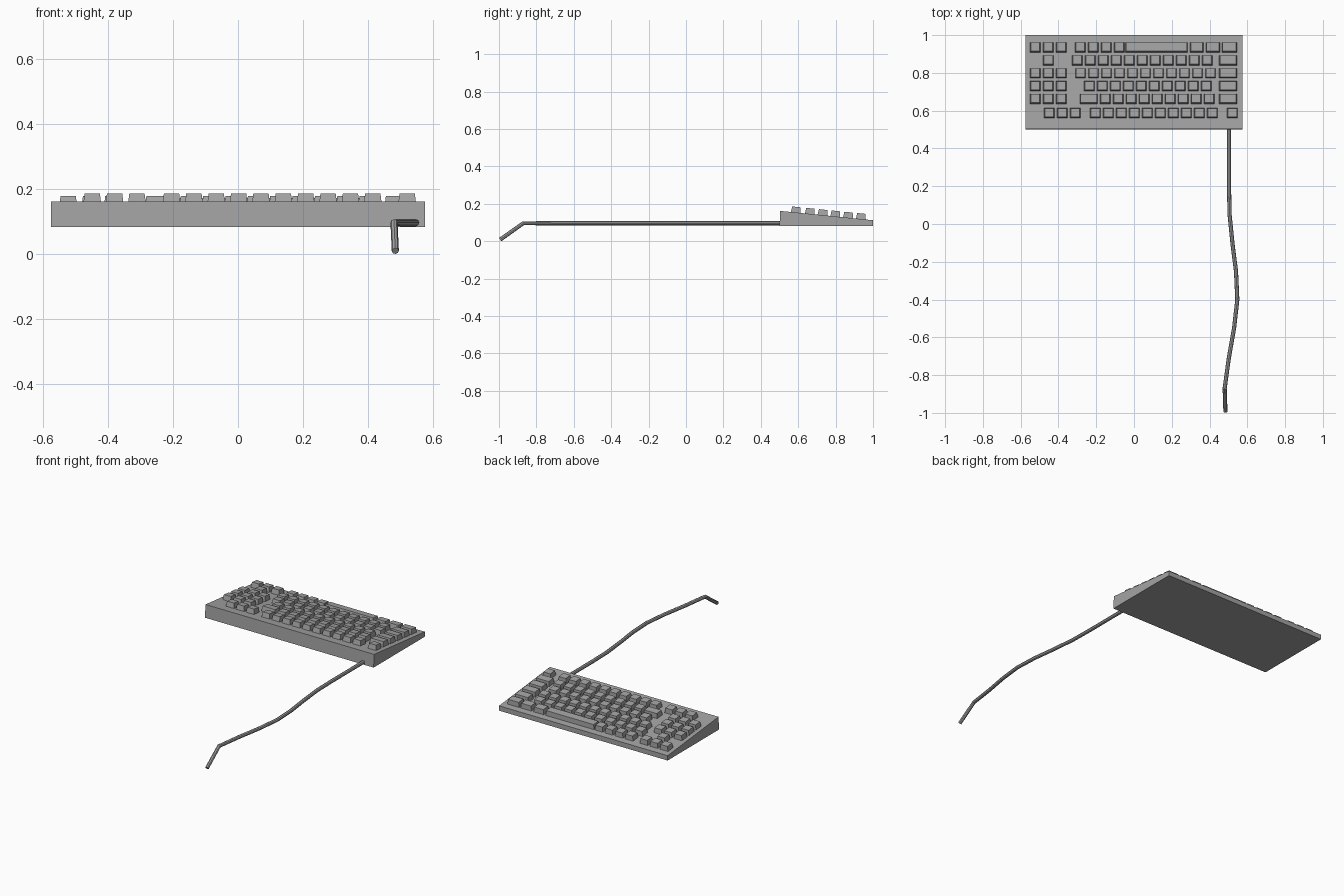
import bpy, bmesh, math
from mathutils import Matrix, Vector

cube = bpy.data.objects.get("Cube")
if cube:
    bpy.data.objects.remove(cube, do_unlink=True)

# One plain grey for every part
GREY = (0.37, 0.37, 0.37, 1)
grey = bpy.data.materials.new("plain grey")
grey.use_nodes = True
grey.diffuse_color = GREY
grey.node_tree.nodes["Principled BSDF"].inputs["Base Color"].default_value = GREY


def add_object(name, bm):
    bmesh.ops.recalc_face_normals(bm, faces=bm.faces)
    mesh = bpy.data.meshes.new(name)
    bm.to_mesh(mesh)
    bm.free()
    mesh.materials.append(grey)
    obj = bpy.data.objects.new(name, mesh)
    bpy.context.collection.objects.link(obj)


# Wedge case: side profile (y, z) extruded across x
HALF = 0.575
BACK, FRONT = (0.504, 0.162), (1.0, 0.112)
bm = bmesh.new()
profile = [(0.5, 0.082), (1.0, 0.082), FRONT, BACK]
side = bm.faces.new([bm.verts.new((-HALF, y, z)) for y, z in profile])
ext = bmesh.ops.extrude_face_region(bm, geom=[side])
moved = [v for v in ext["geom"] if isinstance(v, bmesh.types.BMVert)]
bmesh.ops.translate(bm, verts=moved, vec=(2 * HALF, 0, 0))
add_object("case", bm)

# Keys: tapered boxes standing square to the sloping deck
KEY, PITCH, DEPTH, HEIGHT, TAPER = 0.055, 0.0688, 0.053, 0.03, 0.004
SLOPE = (FRONT[1] - BACK[1]) / (FRONT[0] - BACK[0])
TILT = Matrix.Rotation(math.atan(SLOPE), 4, 'X')


def add_key(bm, left, y, width):
    deck = BACK[1] + SLOPE * (y - BACK[0])
    place = Matrix.Translation((left + width / 2, y, deck)) @ TILT
    for v in bmesh.ops.create_cube(bm, size=1)["verts"]:
        inset = TAPER if v.co.z > 0 else 0
        v.co = place @ Vector((v.co.x * (width - 2 * inset),
                               v.co.y * (DEPTH - 2 * inset),
                               HEIGHT if v.co.z > 0 else -0.002))


# Each run is (left edge, number of keys, key width)
pad = (-0.55, 3, KEY)
wide = (0.451, 1, 0.094)
rows = {
    "function_keys": (0.587, [(-0.476, 3, KEY), (-0.232, 10, KEY), (0.493, 1, KEY)]),
    "number_keys": (0.662, [pad, (-0.286, 1, 0.093), (-0.18, 9, KEY), wide]),
    "upper_letter_keys": (0.73, [pad, (-0.264, 10, KEY), wide]),
    "home_letter_keys": (0.798, [pad, (-0.311, 11, KEY), wide]),
    "lower_letter_keys": (0.866, [(-0.481, 1, KEY), (-0.328, 11, KEY), wide]),
    "space_row_keys": (0.935, [pad, (-0.312, 4, KEY), (-0.046, 1, 0.33),
                               (0.297, 1, 0.07), (0.381, 1, 0.074), (0.465, 1, 0.08)]),
}
for name, (y, runs) in rows.items():
    bm = bmesh.new()
    for left, count, width in runs:
        for i in range(count):
            add_key(bm, left + i * PITCH, y, width)
    add_object(name, bm)

# Cable: faceted tube wandering away from the back and drooping at its end
path = [(0.503, 0.64), (0.503, 0.2), (0.506, 0.05), (0.522, -0.11), (0.54, -0.25),
        (0.547, -0.4), (0.53, -0.55), (0.502, -0.71), (0.48, -0.87), (0.484, -0.993)]
curve = bpy.data.curves.new("cable", 'CURVE')
curve.dimensions = '3D'
curve.bevel_depth = 0.011
curve.bevel_resolution = 2
curve.use_fill_caps = True
spline = curve.splines.new('POLY')
spline.points.add(len(path) - 1)
for point, (x, y) in zip(spline.points, path):
    point.co = (x, y, 0.096, 1)
spline.points[-1].co.z = 0.009
spline.use_smooth = False
curve.materials.append(grey)
cable = bpy.data.objects.new("cable", curve)
bpy.context.collection.objects.link(cable)
